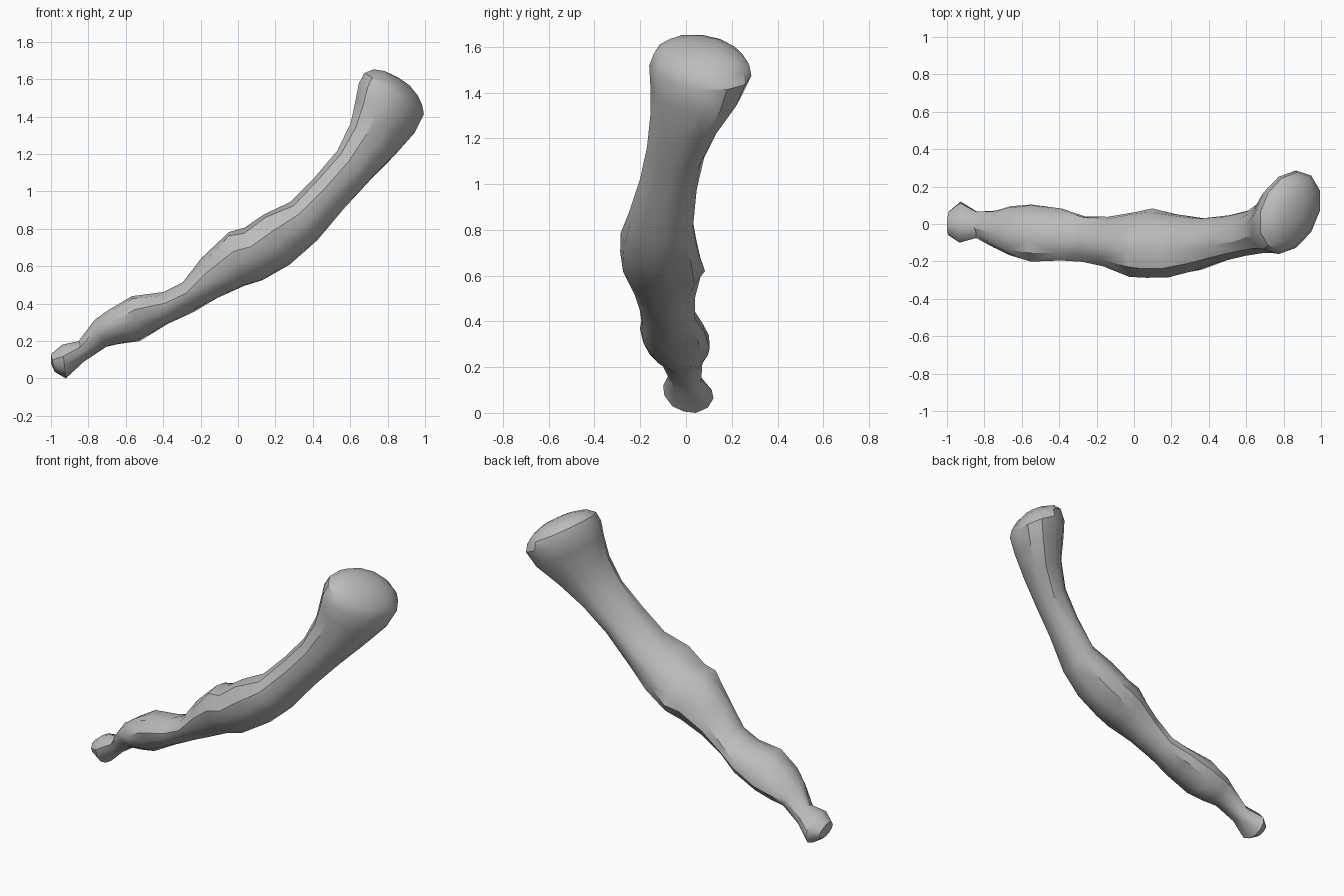
import bpy, bmesh, random
from math import sin, cos, radians
from mathutils import Vector

random.seed(4)
cube = bpy.data.objects.get("Cube")
if cube:
    bpy.data.objects.remove(cube, do_unlink=True)

# Plain grey surface
grey = bpy.data.materials.new("plain grey")
grey.use_nodes = True
grey.diffuse_color = (0.5, 0.5, 0.5, 1)
grey.node_tree.nodes["Principled BSDF"].inputs["Base Color"].default_value = grey.diffuse_color

# Shaft section (across, up): flattened upper back between two ridges, rounded belly
section = [(-0.25, 1), (0.2, 0.9), (0.62, 0.56), (0.93, 0.12), (1, -0.3), (0.78, -0.74),
           (0.3, -1), (-0.2, -0.93), (-0.65, -0.66), (-0.95, -0.15), (-1, 0.32), (-0.72, 0.82)]
n = len(section)

# Knob section: leaning oval with evenly spaced corners
angles = [radians(105 - 360 * k / n) for k in range(n)]
knob = [((cos(t) - 0.3 * sin(t)) / 1.04, sin(t)) for t in angles]

# Stations: upper x, upper z, lower x, lower z, front y, back y
stations = [
    (-1.0, 0.13, -0.98, 0.035, -0.06, 0.07),
    (-0.94, 0.18, -0.92, 0.0, -0.1, 0.12),
    (-0.85, 0.2, -0.83, 0.09, -0.07, 0.07),
    (-0.77, 0.31, -0.71, 0.17, -0.12, 0.07),
    (-0.69, 0.37, -0.64, 0.185, -0.165, 0.09),
    (-0.57, 0.445, -0.53, 0.205, -0.2, 0.105),
    (-0.4, 0.465, -0.38, 0.29, -0.2, 0.08),
    (-0.3, 0.51, -0.24, 0.36, -0.2, 0.04),
    (-0.19, 0.64, -0.11, 0.43, -0.23, 0.035),
    (-0.05, 0.785, 0.03, 0.49, -0.28, 0.065),
    (0.03, 0.8, 0.13, 0.52, -0.285, 0.08),
    (0.14, 0.88, 0.28, 0.61, -0.28, 0.055),
    (0.28, 0.94, 0.42, 0.74, -0.245, 0.035),
    (0.41, 1.08, 0.57, 0.91, -0.205, 0.045),
    (0.53, 1.22, 0.71, 1.06, -0.17, 0.08),
    (0.6, 1.37, 0.84, 1.19, -0.155, 0.15),
    (0.625, 1.5, 0.95, 1.31, -0.155, 0.24),
    (0.64, 1.58, 1.0, 1.41, -0.16, 0.285),
    (0.67, 1.635, 0.99, 1.46, -0.14, 0.275),
    (0.72, 1.655, 0.965, 1.51, -0.09, 0.235),
    (0.78, 1.645, 0.92, 1.565, -0.01, 0.16),
]

bm = bmesh.new()
rings = []
for i, (ux, uz, lx, lz, front, back) in enumerate(stations):
    upper, lower = Vector((ux, 0, uz)), Vector((lx, 0, lz))
    mid, rise = (upper + lower) / 2, (upper - lower) / 2
    across = (back - front) / 2
    # Shaft section blends into the knob
    blend = min(1, max(0, (i - 12) / 4))
    ring = []
    for flat, oval in zip(section, knob):
        a, b = Vector(flat).lerp(Vector(oval), blend)
        p = mid + rise * b + Vector((0, (front + back) / 2 + across * a, 0))
        if 1 < i < 14:
            p += Vector([random.uniform(-0.006, 0.006) for _ in range(3)])
        ring.append(bm.verts.new(p))
    rings.append(ring)

# Skin the shaft
for r, s in zip(rings, rings[1:]):
    for k in range(n):
        j = (k + 1) % n
        bm.faces.new((r[k], r[j], s[j], s[k]))

# Close both ends
for ring, centre in ((rings[0], (-1, 0.005, 0.08)), (rings[-1], (0.855, 0.075, 1.61))):
    tip = bm.verts.new(centre)
    for k in range(n):
        bm.faces.new((ring[k], ring[(k + 1) % n], tip))
bmesh.ops.triangulate(bm, faces=bm.faces[:])
bmesh.ops.recalc_face_normals(bm, faces=bm.faces[:])

mesh = bpy.data.meshes.new("bone_shaft")
bm.to_mesh(mesh)
bm.free()
mesh.materials.append(grey)
bone = bpy.data.objects.new("bone_shaft", mesh)
bpy.context.collection.objects.link(bone)
bpy.ops.object.select_all(action='DESELECT')
bone.select_set(True)
bpy.context.view_layer.objects.active = bone
bpy.ops.object.shade_smooth_by_angle(angle=0.6)
